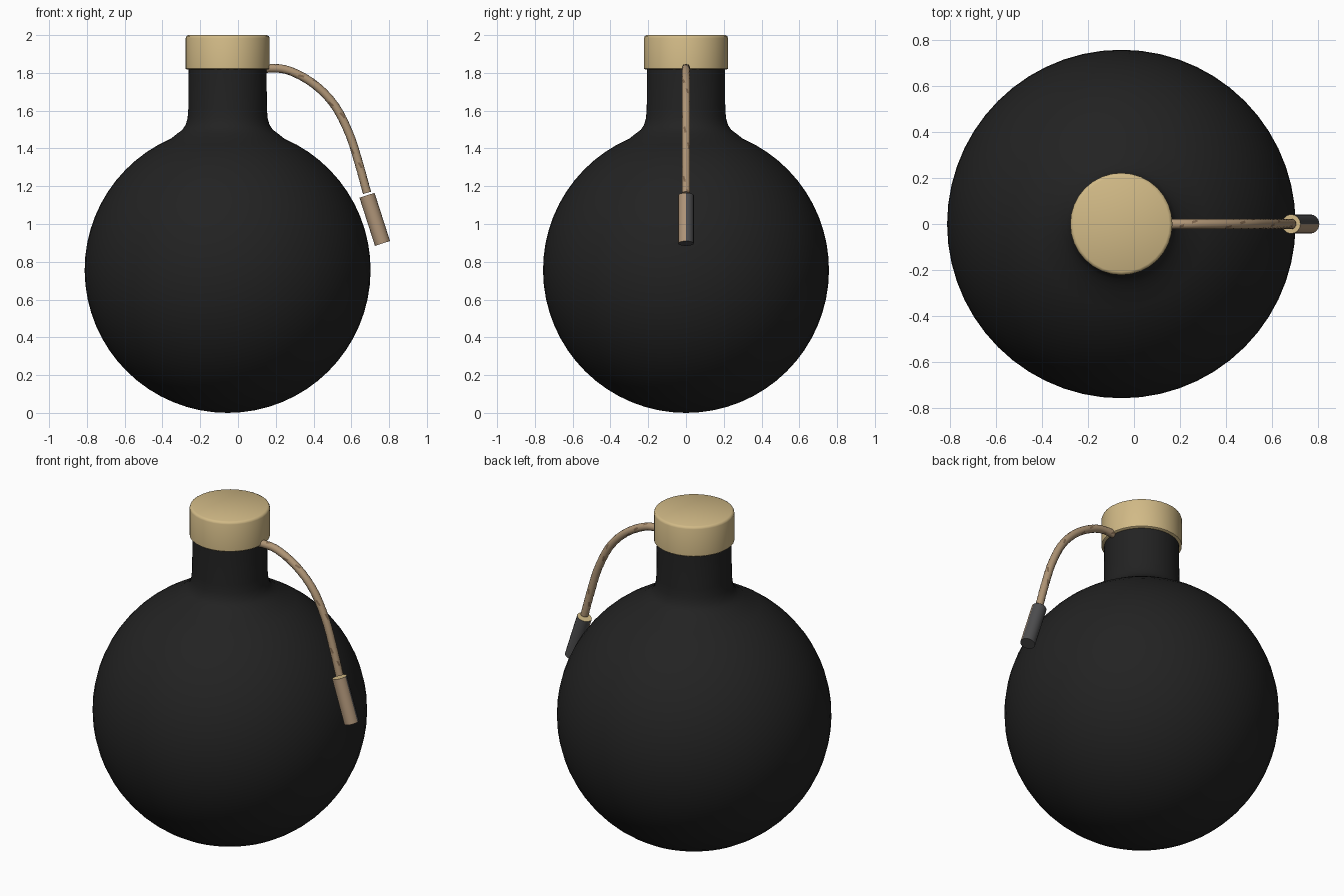
import bpy, bmesh, math
from mathutils import Vector

cube = bpy.data.objects.get("Cube")
if cube:
    bpy.data.objects.remove(cube, do_unlink=True)

AXIS_X = -0.055
BALL_R = 0.757


def material(name, rgb):
    m = bpy.data.materials.new(name)
    m.use_nodes = True
    m.diffuse_color = (*rgb, 1)
    bsdf = m.node_tree.nodes["Principled BSDF"]
    bsdf.inputs["Base Color"].default_value = (*rgb, 1)
    bsdf.inputs["Roughness"].default_value = 0.7
    return m


black = material("matte black", (0.016, 0.016, 0.016))
gold = material("pale gold", (0.64, 0.49, 0.24))
cord = material("cord brown", (0.43, 0.30, 0.18))
streak = material("dark cord brown", (0.22, 0.14, 0.08))
tan = material("tan", (0.43, 0.30, 0.19))
grey = material("dark grey", (0.075, 0.075, 0.078))


def finish(name, bm, mats, angle=35):
    bmesh.ops.recalc_face_normals(bm, faces=bm.faces)
    mesh = bpy.data.meshes.new(name)
    bm.to_mesh(mesh)
    bm.free()
    for m in mats:
        mesh.materials.append(m)
    ob = bpy.data.objects.new(name, mesh)
    bpy.context.collection.objects.link(ob)
    bpy.ops.object.select_all(action="DESELECT")
    ob.select_set(True)
    bpy.context.view_layer.objects.active = ob
    bpy.ops.object.shade_smooth_by_angle(angle=math.radians(angle))
    return ob


def lathe(profile, steps):
    """Spin (radius, height) points around z."""
    bm = bmesh.new()
    verts = [bm.verts.new((r, 0, z)) for r, z in profile]
    edges = [bm.edges.new(pair) for pair in zip(verts, verts[1:])]
    bmesh.ops.spin(bm, geom=verts + edges, axis=(0, 0, 1), cent=(0, 0, 0),
                   angle=math.tau, steps=steps)
    bmesh.ops.remove_doubles(bm, verts=bm.verts, dist=1e-4)
    return bm


# Round body flowing into the neck
top_angle = math.acos(0.30 / BALL_R)
profile = []
for i in range(29):
    a = -math.pi / 2 + (math.pi / 2 + top_angle) * i / 28
    profile.append((BALL_R * math.cos(a), BALL_R + BALL_R * math.sin(a)))
profile[0] = (0, 0)
profile += [(0.265, 1.48), (0.24, 1.498), (0.222, 1.525), (0.212, 1.56),
            (0.208, 1.61), (0.206, 1.84), (0, 1.84)]
body = finish("body", lathe(profile, 56), [black])
body.location.x = AXIS_X

# Cap with a softened top rim
cap = finish("cap", lathe([(0, 1.817), (0.215, 1.817), (0.222, 1.822), (0.222, 1.985),
                           (0.218, 1.995), (0.208, 2.0), (0, 2.0)], 32), [gold], 50)
cap.location.x = AXIS_X

# Hanging cord: a tube along a smooth path
path = [Vector((x, 0, z)) for x, z in [
    (0.06, 1.81), (0.166, 1.824), (0.27, 1.812), (0.40, 1.742), (0.51, 1.63),
    (0.59, 1.475), (0.643, 1.31), (0.683, 1.165), (0.715, 1.06)]]


def spline(a, b, c, d, t):
    return 0.5 * (2 * b + (c - a) * t + (2 * a - 5 * b + 4 * c - d) * t * t
                  + (3 * b - a - 3 * c + d) * t ** 3)


SUB, SIDES = 10, 12
points = []
for i in range(1, len(path) - 2):
    points += [spline(*path[i - 1:i + 3], k / SUB) for k in range(SUB)]
points = [path[0]] + points + [path[-2]]

bm = bmesh.new()
rings = []
for i, p in enumerate(points):
    along = (points[min(i + 1, len(points) - 1)] - points[max(i - 1, 0)]).normalized()
    side = Vector((0, 1, 0))
    up = side.cross(along)
    ring = []
    for s in range(SIDES):
        a = math.tau * (s + i * 0.35) / SIDES
        ring.append(bm.verts.new(p + 0.0225 * (side * math.cos(a) + up * math.sin(a))))
    rings.append(ring)
for i, (lo, hi) in enumerate(zip(rings, rings[1:])):
    for s in range(SIDES):
        t = (s + 1) % SIDES
        f = bm.faces.new((lo[s], lo[t], hi[t], hi[s]))
        # Broken dark streaks that follow the twist
        f.material_index = int(s % 6 == 0 and (i + s) % 5 < 2)
bm.faces.new(rings[0])
bm.faces.new(rings[-1])
finish("cord", bm, [cord, streak], 60)

# Tag on the cord end: tan front half, grey back half, gold upper rim
top, bottom = Vector((0.683, 0, 1.152)), Vector((0.765, 0, 0.897))
half = (top - bottom).length / 2
bm = bmesh.new()
bmesh.ops.create_cone(bm, cap_ends=True, segments=16, radius1=0.042, radius2=0.042,
                      depth=2 * half)
for f in bm.faces:
    f.normal_update()
    if f.normal.z > 0.9:
        f.material_index = 2
    elif f.normal.z < -0.9 or f.normal.y > -0.01:
        f.material_index = 1
tag = finish("cord_tag", bm, [tan, grey, gold])
tag.location = (top + bottom) / 2
lean = top - bottom
tag.rotation_euler.y = math.atan2(lean.x, lean.z)
